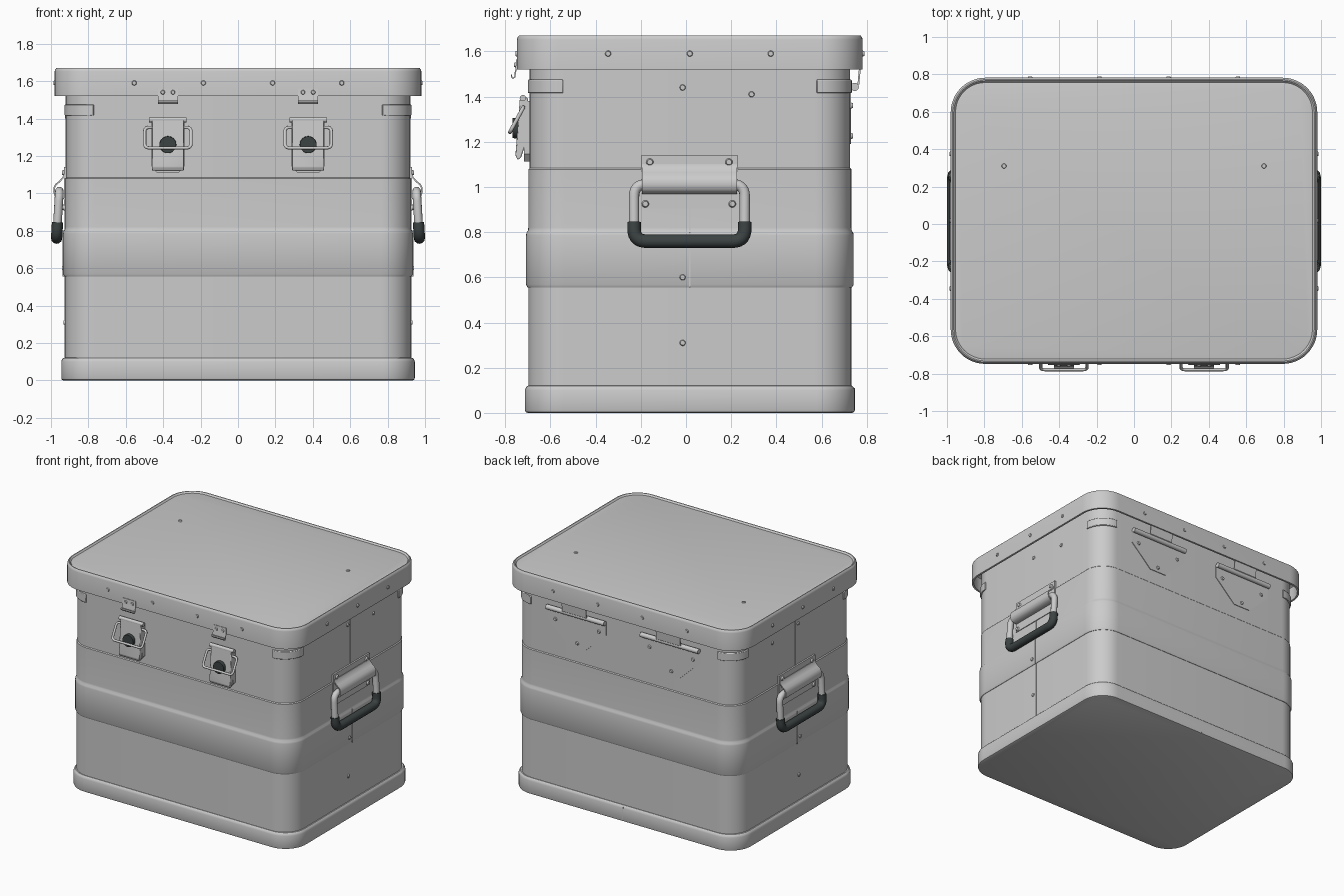
import bpy, bmesh, math
from mathutils import Vector, Matrix

if "Cube" in bpy.data.objects:
    bpy.data.objects.remove(bpy.data.objects["Cube"])

CY = 0.017          # centre of the shell in y
N = 13              # points per rounded corner

dark = bpy.data.materials.new("dark_rubber")
dark.diffuse_color = (0.045, 0.055, 0.055, 1)
dark.use_nodes = True
dark.node_tree.nodes["Principled BSDF"].inputs["Base Color"].default_value = dark.diffuse_color


def finish(bm, name, mirror=False, mat=None, bevel=0):
    bmesh.ops.recalc_face_normals(bm, faces=bm.faces[:])
    me = bpy.data.meshes.new(name)
    bm.to_mesh(me)
    bm.free()
    for p in me.polygons:
        p.use_smooth = True
    me.set_sharp_from_angle(angle=math.radians(35))
    if mat:
        me.materials.append(mat)
    ob = bpy.data.objects.new(name, me)
    bpy.context.collection.objects.link(ob)
    if bevel:
        b = ob.modifiers.new("bevel", 'BEVEL')
        b.width, b.segments = bevel, 2
    if mirror:
        ob.modifiers.new("mirror", 'MIRROR')
    return ob


def rrect(hx, hy, r):
    pts = []
    for k, (sx, sy) in enumerate([(1, 1), (-1, 1), (-1, -1), (1, -1)]):
        for i in range(N):
            a = math.pi / 2 * (k + i / (N - 1))
            pts.append((sx * (hx - r) + r * math.cos(a), CY + sy * (hy - r) + r * math.sin(a)))
    return pts


def loft(name, hx, hy, r, profile):
    """Stack rounded rectangles; profile is (outward offset, z)."""
    bm = bmesh.new()
    rings = [[bm.verts.new((x, y, z)) for x, y in rrect(hx + o, hy + o, r + o)] for o, z in profile]
    n = len(rings[0])
    for a, b in zip(rings, rings[1:]):
        for i in range(n):
            j = (i + 1) % n
            bm.faces.new((a[i], a[j], b[j], b[i]))
    bm.faces.new(rings[0])
    bm.faces.new(rings[-1])
    return finish(bm, name)


def prism(name, pts, axis, lo, hi, **kw):
    """Extrude a 2D outline along an axis (0, 1, 2)."""
    bm = bmesh.new()
    ends = []
    for d in (lo, hi):
        vs = []
        for p in pts:
            c = list(p)
            c.insert(axis, d)
            vs.append(bm.verts.new(c))
        ends.append(vs)
    bm.faces.new(ends[0])
    bm.faces.new(ends[1])
    for i in range(len(pts)):
        j = (i + 1) % len(pts)
        bm.faces.new((ends[0][i], ends[0][j], ends[1][j], ends[1][i]))
    return finish(bm, name, **kw)


def rect(a0, a1, b0, b1):
    return [(a0, b0), (a1, b0), (a1, b1), (a0, b1)]


def sheet(path, t):
    """Outline of a bent sheet of thickness t along a 2D path."""
    ps = [Vector(p) for p in path]
    left, right = [], []
    for i, p in enumerate(ps):
        d = (ps[min(i + 1, len(ps) - 1)] - ps[max(i - 1, 0)]).normalized()
        nrm = Vector((-d.y, d.x)) * t / 2
        left.append(tuple(p + nrm))
        right.append(tuple(p - nrm))
    return left + right[::-1]


def tube(name, pts, radius, fillet, closed=False, mat=None):
    """Round bar along a path with filleted corners, mirrored in x."""
    ps = [Vector(p) for p in pts]
    path = []
    for i, p in enumerate(ps):
        if not closed and i in (0, len(ps) - 1):
            path.append(p)
            continue
        a = p + (ps[i - 1] - p).normalized() * fillet
        b = p + (ps[(i + 1) % len(ps)] - p).normalized() * fillet
        for k in range(8):
            t = k / 7
            path.append(a * (1 - t) ** 2 + p * 2 * t * (1 - t) + b * t * t)
    cu = bpy.data.curves.new(name, 'CURVE')
    cu.dimensions = '3D'
    cu.bevel_depth, cu.bevel_resolution, cu.use_fill_caps = radius, 4, True
    sp = cu.splines.new('POLY')
    sp.points.add(len(path) - 1)
    for q, p in zip(sp.points, path):
        q.co = (*p, 1)
    sp.use_cyclic_u = closed
    tmp = bpy.data.objects.new(name + "_path", cu)
    bpy.context.collection.objects.link(tmp)
    me = bpy.data.meshes.new_from_object(tmp.evaluated_get(bpy.context.evaluated_depsgraph_get()))
    bpy.data.objects.remove(tmp)
    bm = bmesh.new()
    bm.from_mesh(me)
    bmesh.ops.remove_doubles(bm, verts=bm.verts[:], dist=1e-5)
    return finish(bm, name, mirror=True, mat=mat)


def studs(name, places, normal, r=0.016, depth=0.014, mat=None, taper=0.65, seg=14):
    bm = bmesh.new()
    rot = Vector((0, 0, 1)).rotation_difference(Vector(normal)).to_matrix().to_4x4()
    for p in places:
        bmesh.ops.create_cone(bm, cap_ends=True, segments=seg, radius1=r, radius2=r * taper,
                              depth=depth, matrix=Matrix.Translation(p) @ rot)
    return finish(bm, name, mirror=True, mat=mat)


# Ribbed body, base tray and lid
loft("body", 0.925, 0.715, 0.16, [
    (0, 0.02), (0, 0.555), (0.003, 0.555), (0.01, 0.568), (0.01, 0.785), (0.008, 0.797),
    (0.001, 0.808), (0, 0.82), (0, 1.078), (-0.006, 1.084), (-0.006, 1.62)])
loft("base_tray", 0.945, 0.73, 0.17, [
    (-0.012, 0), (-0.003, 0.004), (0, 0.012), (0, 0.1), (-0.004, 0.112), (-0.012, 0.12), (-0.03, 0.122)])
loft("lid", 0.98, 0.765, 0.185, [
    (-0.03, 1.635), (-0.015, 1.625), (-0.015, 1.52), (0, 1.52), (0, 1.652), (-0.003, 1.663),
    (-0.01, 1.671), (-0.016, 1.671), (-0.022, 1.664), (-0.026, 1.66), (-0.034, 1.662)])

# Raised reinforcements on the upper body corners
outer, inner = rrect(0.927, 0.717, 0.155), rrect(0.905, 0.695, 0.135)
for k, label in ((0, "back"), (3, "front")):
    s = slice(k * N, (k + 1) * N)
    prism(label + "_corner_guard", outer[s] + inner[s][::-1], 2, 1.415, 1.475, mirror=True, bevel=0.004)

# Overlap seams
for lo, hi, x in ((0.12, 0.555, 0.925), (0.555, 0.80, 0.935), (0.80, 0.91, 0.925), (1.13, 1.52, 0.919)):
    prism("side_seam", rect(CY - 0.003, CY + 0.003, lo, hi), 0, x - 0.01, x + 0.002, mirror=True)
prism("base_seam", rect(-0.003, 0.003, 0.01, 0.11), 1, 0.74, 0.749)

# Rivets
studs("lid_front_rivets", [(x, -0.748, 1.59) for x in (0.185, 0.555)], (0, -1, 0))
studs("lid_back_rivets", [(x, 0.782, 1.59) for x in (0.185, 0.555)], (0, 1, 0))
studs("lid_side_rivets", [(0.98, y, 1.59) for y in (-0.345, CY, 0.375)], (1, 0, 0))
studs("lid_top_rivets", [(0.695, 0.31, 1.662)], (0, 0, 1))
studs("body_side_rivets", [(0.919, -0.015, 1.44), (0.919, 0.29, 1.41), (0.935, -0.015, 0.6),
                           (0.925, -0.015, 0.31)], (1, 0, 0))

# Side handles: mounting plate, curled bracket, steel loop and rubber grip
prism("handle_plate", rect(-0.2, 0.23, 0.905, 1.14), 0, 0.915, 0.931, mirror=True)
prism("handle_bracket", sheet([(0.931, 1.10), (0.934, 1.085), (0.955, 1.062), (0.973, 1.048), (0.982, 1.03),
                               (0.984, 1.01), (0.979, 0.99), (0.965, 0.978), (0.945, 0.974), (0.93, 0.972)], 0.008),
      1, -0.195, 0.225, mirror=True)
studs("handle_rivets", [(0.934, -0.16, 1.11), (0.934, 0.19, 1.11), (0.934, -0.18, 0.925),
                        (0.934, 0.205, 0.925)], (1, 0, 0), r=0.018)
yl, yr = -0.23, 0.26
tube("handle_loop", [(0.955, yl, 1.012), (0.97, yl, 0.76), (0.97, yr, 0.76), (0.955, yr, 1.012)],
     0.023, 0.055, closed=True)
tube("handle_grip", [(0.965, yl, 0.845), (0.97, yl, 0.76), (0.97, yr, 0.76), (0.965, yr, 0.845)],
     0.03, 0.055, mat=dark)

# Front latches: backplate, cover, pivot, knob, wire bail and catch on the lid
LX = 0.375
prism("latch_backplate", [(LX - 0.088, 1.38), (LX + 0.088, 1.38), (LX + 0.088, 1.145), (LX + 0.06, 1.112),
                          (LX - 0.06, 1.112), (LX - 0.088, 1.145)], 1, -0.718, -0.69, mirror=True)
prism("latch_cover", [(-0.70, 1.395), (-0.735, 1.395), (-0.746, 1.25), (-0.755, 1.14), (-0.745, 1.12),
                      (-0.73, 1.13), (-0.70, 1.22)], 0, LX - 0.085, LX + 0.085, mirror=True, bevel=0.004)
studs("latch_pivot", [(LX, -0.722, 1.393)], (1, 0, 0), r=0.014, depth=0.2, taper=1)
studs("latch_knob", [(LX, -0.75, 1.26)], (0, -1, 0), r=0.046, depth=0.036, mat=dark, taper=0.96, seg=32)
tube("latch_bail", [(LX - 0.124, -0.72, 1.352), (LX + 0.124, -0.72, 1.352), (LX + 0.124, -0.779, 1.243),
                    (LX - 0.124, -0.779, 1.243)], 0.0085, 0.025, closed=True)
prism("lid_catch", sheet([(-0.749, 1.565), (-0.751, 1.525), (-0.756, 1.505), (-0.757, 1.487), (-0.766, 1.48),
                          (-0.772, 1.488), (-0.772, 1.498)], 0.006), 0, LX - 0.054, LX + 0.054, mirror=True)
studs("catch_rivets", [(LX - 0.027, -0.754, 1.54), (LX + 0.027, -0.754, 1.54)], (0, -1, 0), r=0.014)

# Back hinges: body leaf, pin and lid tab
HX = 0.39
prism("hinge_leaf", [(HX - 0.24, 1.45), (HX + 0.24, 1.45), (HX + 0.24, 1.35), (HX + 0.07, 1.19),
                     (HX - 0.07, 1.19), (HX - 0.24, 1.35)], 1, 0.715, 0.731, mirror=True)
studs("hinge_pin", [(HX, 0.747, 1.443)], (1, 0, 0), r=0.018, depth=0.48, taper=1)
prism("hinge_tab", sheet([(0.745, 1.44), (0.763, 1.455), (0.77, 1.53)], 0.008), 0, HX - 0.1, HX + 0.1, mirror=True)
studs("hinge_rivets", [(HX - 0.18, 0.732, 1.36), (HX + 0.18, 0.732, 1.36), (HX, 0.732, 1.225)], (0, 1, 0))
